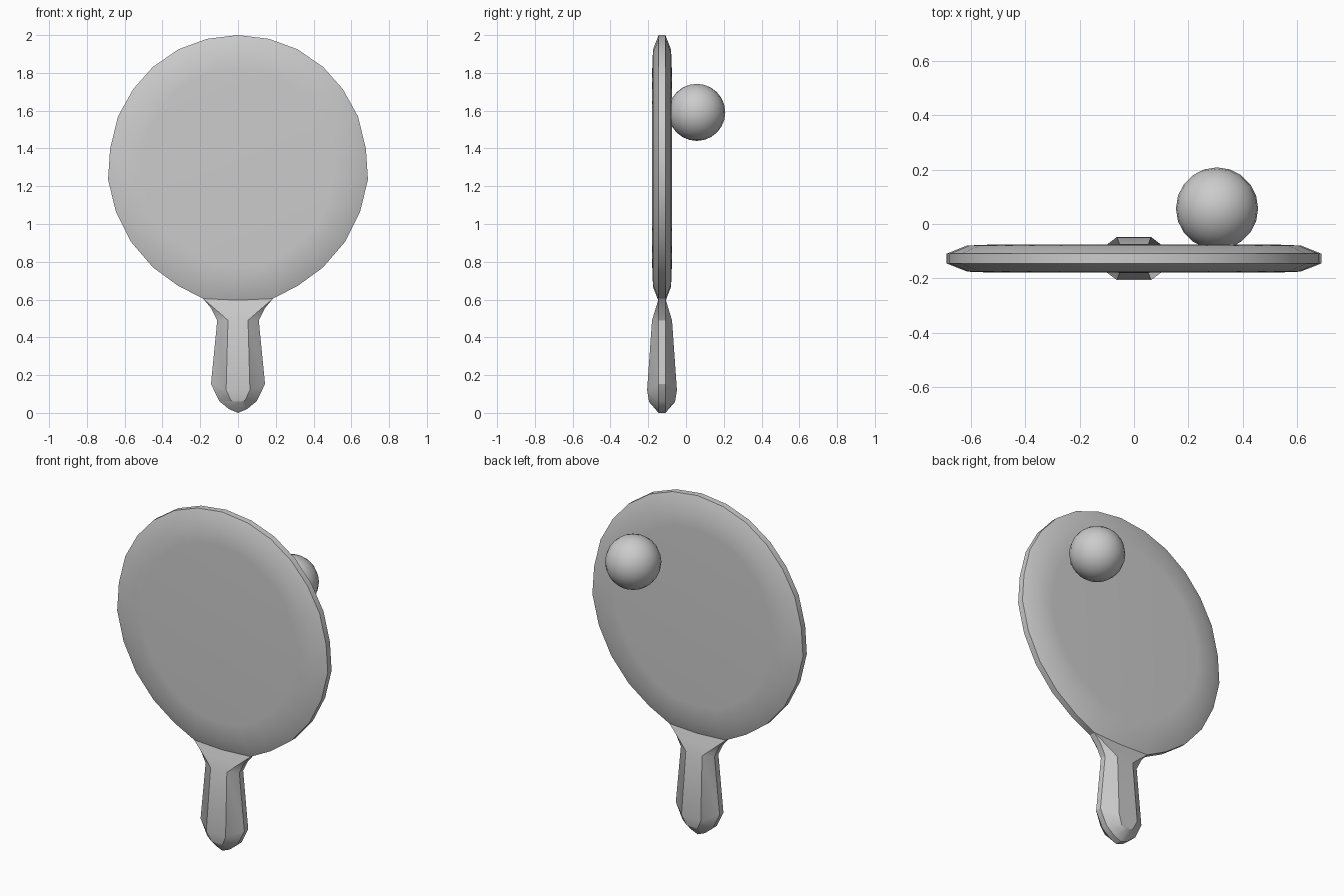
import bpy, bmesh
from mathutils import Vector

if "Cube" in bpy.data.objects:
    bpy.data.objects.remove(bpy.data.objects["Cube"])

Y = -0.127      # centre plane of the bat
RIM = 0.018     # half thickness of the flat rim


def finish(bm, name, angle=0.52):
    bmesh.ops.remove_doubles(bm, verts=bm.verts, dist=0.0005)
    bmesh.ops.recalc_face_normals(bm, faces=bm.faces)
    mesh = bpy.data.meshes.new(name)
    bm.to_mesh(mesh)
    bm.free()
    ob = bpy.data.objects.new(name, mesh)
    bpy.context.collection.objects.link(ob)
    bpy.ops.object.select_all(action='DESELECT')
    ob.select_set(True)
    bpy.context.view_layer.objects.active = ob
    bpy.ops.object.shade_smooth_by_angle(angle=angle)
    return ob


def loft(name, rings, cap_start=True, cap_end=True):
    bm = bmesh.new()
    loops = [[bm.verts.new(p) for p in ring] for ring in rings]
    for a, b in zip(loops, loops[1:]):
        for i in range(len(a)):
            j = (i + 1) % len(a)
            bm.faces.new((a[i], a[j], b[j], b[i]))
    if cap_start:
        bm.faces.new(loops[0])
    if cap_end:
        bm.faces.new(loops[-1])
    return finish(bm, name)


# Blade: half outline mirrored, lofted through the thickness
half = [(0, 2.0), (.165, 1.98), (.315, 1.925), (.45, 1.832), (.555, 1.714),
        (.635, 1.57), (.677, 1.40), (.688, 1.235), (.646, 1.063),
        (.566, .905), (.45, .77), (.317, .673), (.185, .605), (0, .59)]
outline = half + [(-x, z) for x, z in half[-2:0:-1]]
steps = [(.74, .052), (.89, .048), (1, RIM)]
steps = [(s, -d) for s, d in steps] + [(s, d) for s, d in reversed(steps)]
loft("blade", [[(x * s, Y + d, 1.3 + (z - 1.3) * s) for x, z in outline]
               for s, d in steps])

# Handle: rows of side half width, side z, face half width, face z, face depth
rows = [(.185, .605, .185, .605, .018), (.143, .555, .115, .545, .036),
        (.11, .49, .053, .49, .053), (.143, .153, .063, .12, .079),
        (.10, .063, .037, .066, .07), (.048, .02, .015, .057, .067),
        (0, .0, 0, .055, .066)]
rings = []
for w2, z2, w1, z1, d in rows:
    right = [(w1, -d, z1), (w2, -RIM, z2), (w2, RIM, z2), (w1, d, z1)]
    ring = right + [(-x, y, z) for x, y, z in reversed(right)]
    rings.append([(x, Y + y, z) for x, y, z in ring])
loft("handle", rings, cap_start=False, cap_end=False)

# Ball resting on the back face
bm = bmesh.new()
bmesh.ops.create_uvsphere(bm, u_segments=20, v_segments=12, radius=0.151)
bmesh.ops.translate(bm, verts=bm.verts, vec=Vector((.305, .057, 1.591)))
finish(bm, "ball", 1.0)
